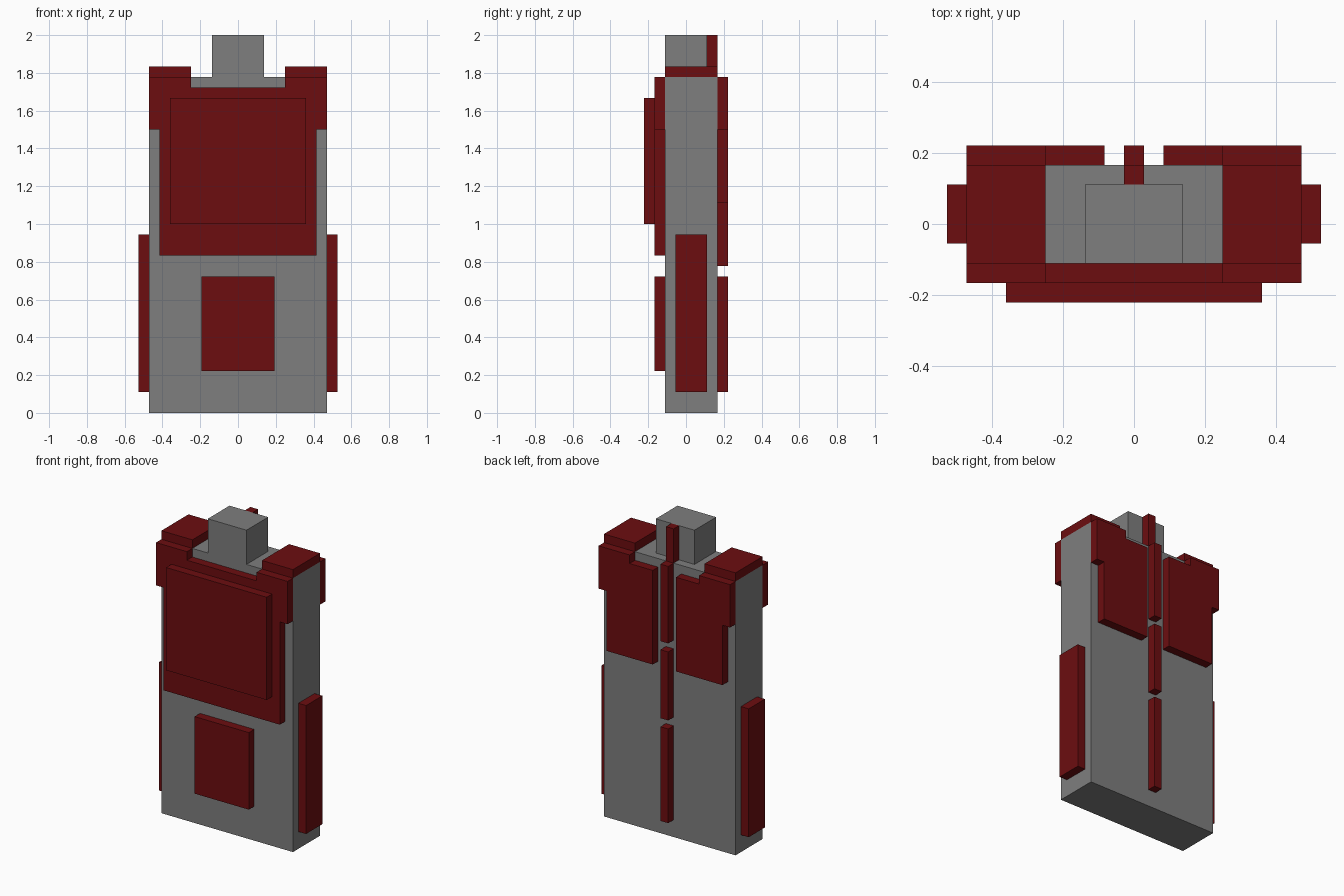
import bpy, bmesh

cube = bpy.data.objects.get("Cube")
if cube:
    bpy.data.objects.remove(cube, do_unlink=True)

U = 1 / 18  # module size: every part snaps to half modules


def material(name, rgb):
    m = bpy.data.materials.new(name)
    m.use_nodes = True
    m.diffuse_color = (*rgb, 1)
    bsdf = next(n for n in m.node_tree.nodes if n.type == 'BSDF_PRINCIPLED')
    bsdf.inputs["Base Color"].default_value = (*rgb, 1)
    bsdf.inputs["Roughness"].default_value = 0.8
    return m


grey = material("stone_grey", (0.21, 0.21, 0.21))
red = material("dark_red", (0.15, 0.004, 0.005))


def slab(name, outline, y0, y1, mat):
    """Extrude an x-z outline (in modules) from y0 to y1."""
    bm = bmesh.new()
    face = bm.faces.new([bm.verts.new((x * U, y0 * U, z * U)) for x, z in outline])
    ext = bmesh.ops.extrude_face_region(bm, geom=[face])
    verts = [v for v in ext["geom"] if isinstance(v, bmesh.types.BMVert)]
    bmesh.ops.translate(bm, verts=verts, vec=(0, (y1 - y0) * U, 0))
    bmesh.ops.recalc_face_normals(bm, faces=bm.faces[:])
    me = bpy.data.meshes.new(name)
    bm.to_mesh(me)
    bm.free()
    me.materials.append(mat)
    ob = bpy.data.objects.new(name, me)
    bpy.context.collection.objects.link(ob)
    return ob


def box(name, x0, x1, y0, y1, z0, z1, mat=red):
    return slab(name, [(x0, z0), (x1, z0), (x1, z1), (x0, z1)], y0, y1, mat)


# Torso and head
box("body", -8.5, 8.5, -2, 3, 0, 32, grey)
box("head", -2.5, 2.5, -2, 2, 32, 36, grey)

# Front armour: stepped breastplate, raised panel and lower plate
half = [(7.5, 15), (7.5, 27), (8.5, 27), (8.5, 32), (4.5, 32), (4.5, 31)]
slab("breastplate", half + [(-x, z) for x, z in reversed(half)], -3, -2, red)
box("chest_panel", -6.5, 6.5, -4, -3, 18, 30)
box("lower_front_plate", -3.5, 3.5, -3, -2, 4, 13)

# Paired armour: shoulder pads, side plates and stepped back plates
back = [(1.5, 20), (7.5, 20), (7.5, 27), (8.5, 27), (8.5, 32), (4.5, 32), (4.5, 31), (1.5, 31)]
for side, s in (("left", 1), ("right", -1)):
    box(side + "_shoulder_pad", s * 4.5, s * 8.5, -2, 3, 32, 33)
    box(side + "_side_plate", s * 8.5, s * 9.5, -1, 2, 2, 17)
    slab(side + "_back_plate", [(s * x, z) for x, z in back], 3, 4, red)

# Spine segments and the ridge behind the head
for name, z0, z1 in (("lower", 2, 13), ("middle", 14, 22), ("upper", 23, 32)):
    box(name + "_spine", -0.5, 0.5, 3, 4, z0, z1)
box("head_ridge", -0.5, 0.5, 2, 3, 32, 36)
